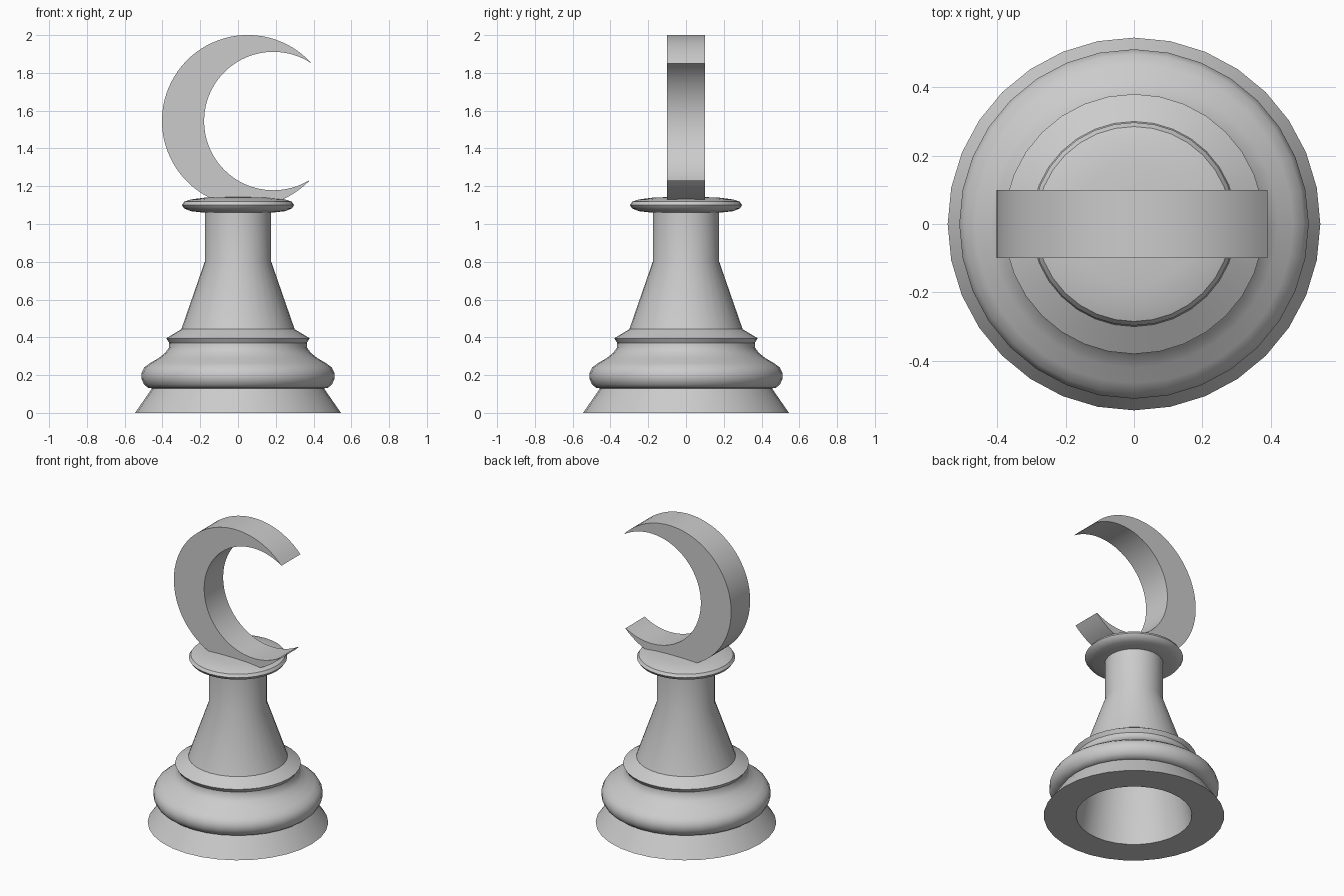
import bpy, bmesh
from math import sin, cos, atan2, pi, radians

if "Cube" in bpy.data.objects:
    bpy.data.objects.remove(bpy.data.objects["Cube"], do_unlink=True)

SIDES = 32

stone = bpy.data.materials.new("light grey")
stone.use_nodes = True
GREY = (0.6, 0.6, 0.6, 1)
stone.diffuse_color = GREY
stone.node_tree.nodes["Principled BSDF"].inputs["Base Color"].default_value = GREY


def finish(name, bm, angle=35):
    bmesh.ops.remove_doubles(bm, verts=bm.verts, dist=1e-5)
    bmesh.ops.recalc_face_normals(bm, faces=bm.faces)
    mesh = bpy.data.meshes.new(name)
    bm.to_mesh(mesh)
    bm.free()
    obj = bpy.data.objects.new(name, mesh)
    mesh.materials.append(stone)
    bpy.context.collection.objects.link(obj)
    bpy.ops.object.select_all(action="DESELECT")
    obj.select_set(True)
    bpy.context.view_layer.objects.active = obj
    bpy.ops.object.shade_smooth_by_angle(angle=radians(angle))
    return obj


def lathe(name, profile):
    """Turn a (radius, height) profile around the z axis."""
    bm = bmesh.new()
    verts = [bm.verts.new((r, 0, z)) for r, z in profile]
    edges = [bm.edges.new(pair) for pair in zip(verts, verts[1:])]
    bmesh.ops.spin(bm, geom=verts + edges, cent=(0, 0, 0), axis=(0, 0, 1),
                   angle=2 * pi, steps=SIDES, use_merge=False)
    return finish(name, bm)


# Turned pedestal: hollow inside, flared foot, bulging ring, flange, neck
lathe("pedestal", [
    (0, 1.05), (0.16, 1.05), (0.16, 0.79), (0.28, 0.44), (0.35, 0),
    (0.545, 0), (0.455, 0.13),
    (0.475, 0.132), (0.497, 0.15), (0.511, 0.18), (0.511, 0.21),
    (0.497, 0.24), (0.465, 0.264), (0.42, 0.29), (0.385, 0.318),
    (0.366, 0.345), (0.364, 0.37), (0.38, 0.395),
    (0.30, 0.443), (0.176, 0.80), (0.176, 1.07),
])

# Thin rounded disc on top of the neck
lathe("collar_disc", [
    (0, 1.06), (0.18, 1.06), (0.25, 1.068), (0.285, 1.082), (0.297, 1.1),
    (0.285, 1.118), (0.25, 1.13), (0.18, 1.139), (0.09, 1.143), (0, 1.145),
])


# Crescent: outer arc and inner arc meeting at two sharp tips
def arc(cx, cz, start, end, steps):
    r = ((start[0] - cx) ** 2 + (start[1] - cz) ** 2) ** 0.5
    a = atan2(start[1] - cz, start[0] - cx)
    b = atan2(end[1] - cz, end[0] - cx) + 2 * pi
    return [(cx + r * cos(a + (b - a) * i / steps),
             cz + r * sin(a + (b - a) * i / steps)) for i in range(steps + 1)]


STEPS = 64
upper, lower = (0.39, 1.85), (0.373, 1.232)
outer = arc(0.052, 1.546, upper, lower, STEPS)
inner = arc(0.187, 1.545, upper, lower, STEPS)

bm = bmesh.new()
rings = [[[bm.verts.new((x, y, z)) for x, z in line] for line in (outer, inner)]
         for y in (-0.1, 0.1)]
(front_out, front_in), (back_out, back_in) = rings
strips = [(front_out, front_in), (back_in, back_out),
          (back_out, front_out), (front_in, back_in)]
bmesh.ops.remove_doubles(bm, verts=[], dist=0)
for a, b in strips:
    for i in range(STEPS):
        bm.faces.new((a[i], a[i + 1], b[i + 1], b[i]))
finish("crescent", bm)
